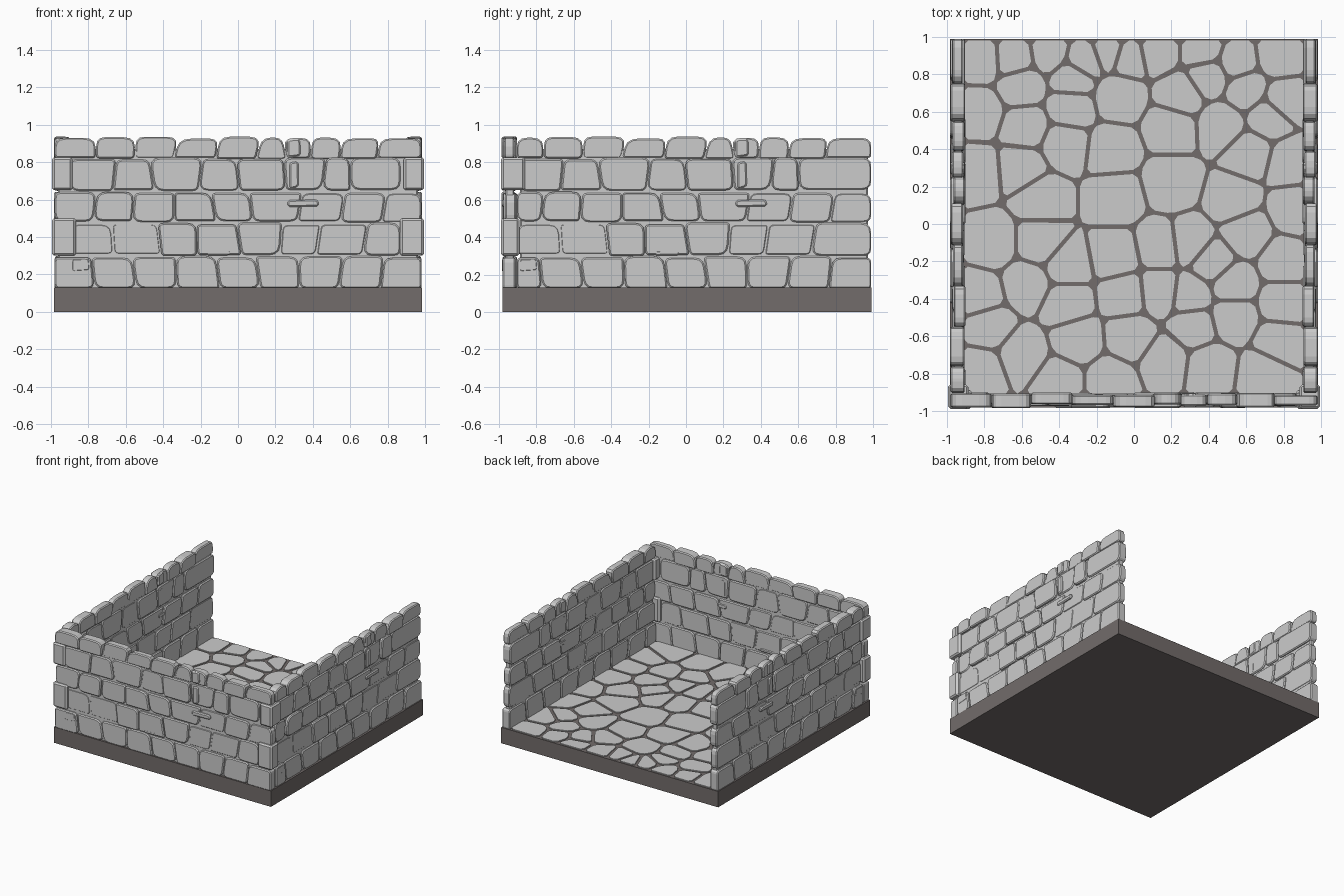
import bpy, bmesh, random
from math import cos, sin, pi
from mathutils import Vector

if "Cube" in bpy.data.objects:
    bpy.data.objects.remove(bpy.data.objects["Cube"])


def material(name, c):
    m = bpy.data.materials.new(name)
    m.diffuse_color = (*c, 1)
    m.use_nodes = True
    m.node_tree.nodes["Principled BSDF"].inputs["Base Color"].default_value = m.diffuse_color
    return m


def finish(name, bm, mat=None, bevel=0):
    bmesh.ops.recalc_face_normals(bm, faces=bm.faces)
    me = bpy.data.meshes.new(name)
    bm.to_mesh(me)
    bm.free()
    ob = bpy.data.objects.new(name, me)
    bpy.context.collection.objects.link(ob)
    if mat:
        me.materials.append(mat)
    if bevel:
        b = ob.modifiers.new("worn_edges", 'BEVEL')
        b.width, b.segments, b.limit_method, b.angle_limit = bevel, 1, 'ANGLE', 0.9
    return ob


def prism(bm, pts, a, b, place):
    """Closed prism: 2D outline swept from depth a to b, placed by a mapping function."""
    lo = [bm.verts.new(place(p[0], p[1], a)) for p in pts]
    hi = [bm.verts.new(place(p[0], p[1], b)) for p in pts]
    n = len(pts)
    bm.faces.new(lo[::-1])
    bm.faces.new(hi)
    for i in range(n):
        bm.faces.new((lo[i], lo[(i + 1) % n], hi[(i + 1) % n], hi[i]))


def rounded(corners, radii, seg=3):
    """Round each corner of a 2D polygon with a quadratic curve."""
    out, n = [], len(corners)
    for i in range(n):
        p, q, r = (Vector(corners[(i + k) % n]) for k in (-1, 0, 1))
        la, lb = (p - q).length, (r - q).length
        a = q + (p - q) * min(radii[i] / la, .45)
        b = q + (r - q) * min(radii[i] / lb, .45)
        for k in range(seg + 1):
            t = k / seg
            out.append(a * (1 - t) ** 2 + q * 2 * t * (1 - t) + b * t * t)
    return out


def rect(u0, u1, z0, z1):
    return [(u0, z0), (u1, z0), (u1, z1), (u0, z1)]


dark = material("mortar", (0.17, 0.15, 0.145))

# base slab
bm = bmesh.new()
prism(bm, rect(-.985, .985, -.98, .99), 0, .13, lambda x, y, z: (x, y, z))
finish("base_slab", bm, dark)

# floor flagstones: cells around the stone centres, separated by mortar joints
seeds = [
    (-.82, .88), (-.64, .89), (-.45, .92), (-.27, .88), (-.13, .93), (-.03, .9), (.12, .93),
    (.37, .93), (.55, .87), (.77, .9), (-.83, .6), (-.6, .74), (-.33, .78), (-.34, .62),
    (-.08, .68), (.25, .69), (.4, .79), (.6, .72), (.8, .66), (-.58, .52), (-.37, .43),
    (-.12, .4), (.2, .52), (.47, .53), (.72, .57), (-.84, .28), (-.6, .3), (-.5, .14),
    (-.1, .14), (.2, .22), (.53, .13), (.62, .38), (.83, .33), (.86, .08),
    (-.76, -.1), (-.5, -.1), (-.36, -.22), (-.1, -.17), (.14, -.12), (.3, -.1),
    (.6, -.05), (.8, -.2), (.42, -.2), (-.83, -.38), (-.57, -.32), (-.36, -.42),
    (-.05, -.38), (.14, -.36), (.3, -.38), (.53, -.32), (.8, -.42), (-.78, -.55),
    (-.3, -.62), (-.02, -.6), (.32, -.55), (.53, -.5), (.78, -.63), (-.82, -.78),
    (-.6, -.7), (-.4, -.84), (-.13, -.84), (.17, -.73), (.4, -.76), (.7, -.8)]


def clip(poly, point, normal):
    out = []
    for i, p in enumerate(poly):
        q = poly[(i + 1) % len(poly)]
        dp, dq = (p - point).dot(normal), (q - point).dot(normal)
        if dp <= 0:
            out.append(p)
        if dp * dq < 0:
            out.append(p + (q - p) * (dp / (dp - dq)))
    return out


bm = bmesh.new()
for s in seeds:
    c = Vector(s)
    poly = [Vector(p) for p in rect(-.91, .91, -.905, .98)]
    for t in seeds:
        if t != s:
            d = Vector(t) - c
            nrm = d.normalized()
            poly = clip(poly, c + d / 2 - nrm * .011, nrm)
    # drop tiny edges, then knock the corners off
    poly = [p for i, p in enumerate(poly) if (p - poly[i - 1]).length > .015]
    if len(poly) > 2:
        prism(bm, rounded(poly, [.022] * len(poly), 1), .11, .138, lambda x, y, z: (x, y, z))
finish("floor_flagstones", bm)

# wall courses: bottom, top, joint positions along the wall
courses = [
    (.13, .30, [-.775, -.555, -.33, -.107, .107, .326, .55, .77]),
    (.30, .478, [-.67, -.42, -.22, .005, .23, .43, .68]),
    (.478, .645, [-.765, -.56, -.34, -.13, .07, .33, .56, .78]),
    (.645, .825, [-.66, -.46, -.2, 0, .25, .46, .6]),
    (.815, .938, [-.76, -.55, -.33, -.11, .11, .25, .39, .55, .75])]


def wall(name, place, start, end, short_end):
    """Courses of worn blocks around a thin core; depth runs outwards from .90 to .985."""
    rng = random.Random(4)
    bm = bmesh.new()
    prism(bm, rect(start + .02, end - .02, .12, .87), .917, .962, place)
    for row, (z0, z1, joints) in enumerate(courses):
        quoin = row in (1, 3)
        a = -.9 if quoin else start
        b = .87 if quoin and short_end else end
        us = [a] + joints + [b]
        lean = [0] + [rng.uniform(-.015, .015) for _ in joints] + [0]
        for i in range(len(us) - 1):
            top = z1 - rng.uniform(0, .012)
            bot = z0 + (rng.uniform(0, .008) if row else -.005)
            g, l, r = .002, lean[i], lean[i + 1]
            pts = [(us[i] - l + g, bot), (us[i + 1] - r - g, bot),
                   (us[i + 1] + r - g, top), (us[i] + l + g, top)]
            rad = [rng.uniform(.015, .055) for _ in range(4)]
            if row == 4:
                rad = [.02, .02, rng.uniform(.04, .07), rng.uniform(.04, .07)]
            prism(bm, rounded(pts, rad), .9 + rng.uniform(0, .016),
                  .985 - rng.uniform(0, .022), place)
    # small chinking stones set between the courses
    for u, z, w, h in ((-.84, .25, .1, .075), (.3, .875, .07, .1), (.35, .58, .17, .04),
                       (-.1, .315, .14, .03), (.3, .73, .05, .15)):
        pts = [(u - w / 2, z - h / 2), (u + w / 2, z - h * .4),
               (u + w * .45, z + h / 2), (u - w / 2, z + h * .45)]
        prism(bm, rounded(pts, [.015] * 4, 2), .905, .982, place)
    return finish(name, bm, bevel=.008)


wall("front_wall", lambda u, z, d: (u, -d, z), -.982, .982, True)
wall("right_wall", lambda u, z, d: (d, u, z), -.905, .99, False)
wall("left_wall", lambda u, z, d: (-d, u, z), -.905, .99, False)

# corner quoins tying the front wall to the side walls
bm = bmesh.new()
for s in (-1, 1):
    for z0, z1, long_x, long_y in ((.30, .50, .13, .10), (.65, .825, .11, .13)):
        x0, x1 = sorted((s * (.995 - long_x), s * .995))
        prism(bm, rounded(rect(x0, x1, -.988, -.988 + long_y), [.014] * 4, 2), z0, z1,
              lambda x, y, z: (x, y, z))
finish("corner_quoins", bm, bevel=.012)
